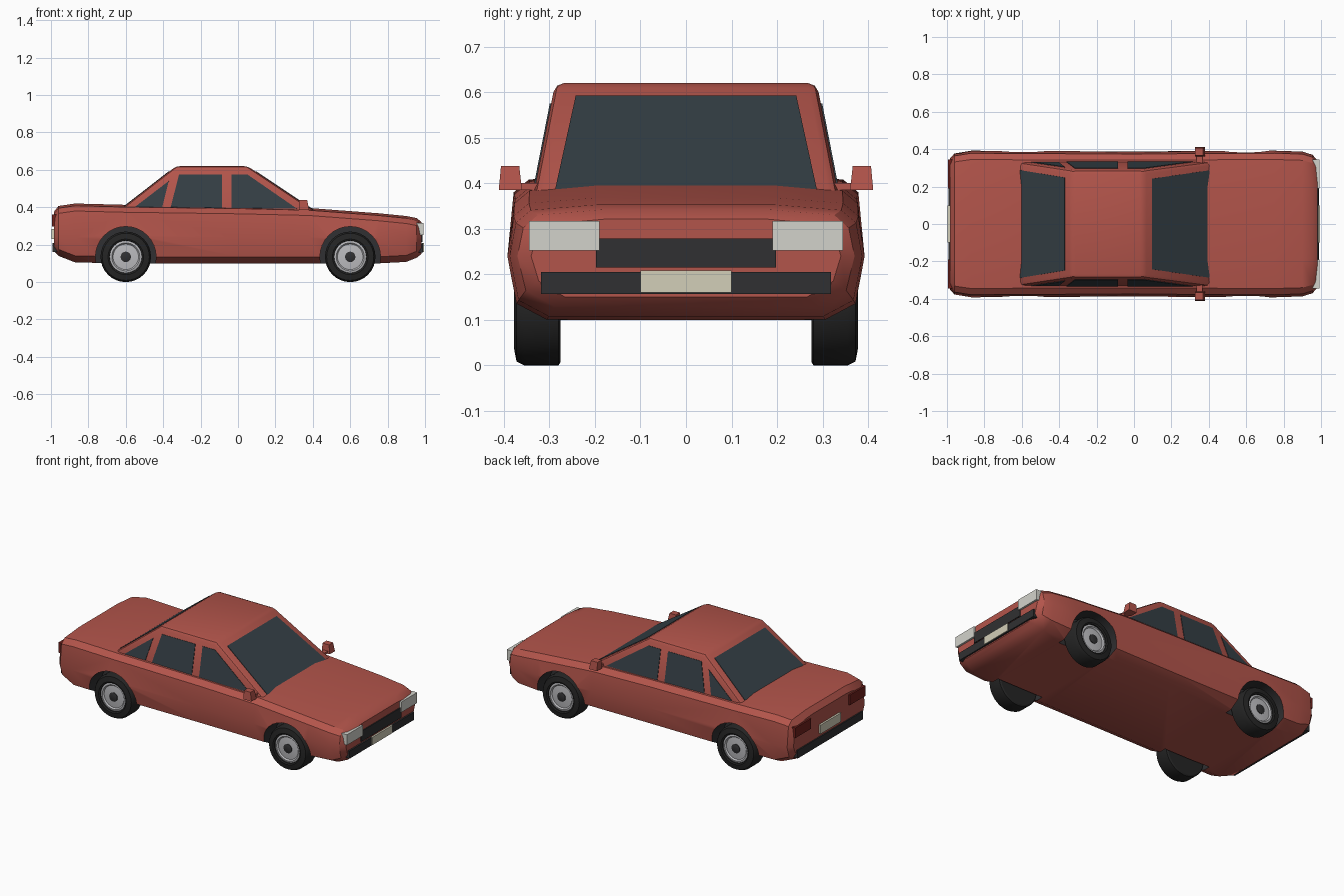
import bpy, bmesh
from math import radians, cos, sin, pi
from mathutils import Vector

if "Cube" in bpy.data.objects:
    bpy.data.objects.remove(bpy.data.objects["Cube"])

def material(name, col):
    m = bpy.data.materials.new(name)
    m.diffuse_color = (*col, 1)
    m.use_nodes = True
    m.node_tree.nodes["Principled BSDF"].inputs["Base Color"].default_value = m.diffuse_color
    return m

RED = material("red paint", (0.45, 0.09, 0.07))
GLASS = material("dark glass", (0.035, 0.05, 0.06))
DARK = material("dark trim", (0.03, 0.03, 0.032))
RUBBER = material("rubber", (0.018, 0.018, 0.018))
LAMP = material("lamp", (0.65, 0.65, 0.6))
PLATE = material("plate", (0.65, 0.62, 0.48))
TAIL = material("tail red", (0.16, 0.015, 0.012))
RIM = material("rim", (0.5, 0.5, 0.52))

def mesh_object(name, verts, faces, mat, smooth=None, bevel=0, segments=2):
    me = bpy.data.meshes.new(name)
    me.from_pydata([tuple(v) for v in verts], [], faces)
    bm = bmesh.new()
    bm.from_mesh(me)
    bmesh.ops.recalc_face_normals(bm, faces=bm.faces[:])
    if bevel:
        bmesh.ops.bevel(bm, geom=bm.edges[:], offset=bevel, segments=segments,
                        profile=0.5, affect='EDGES')
    bm.to_mesh(me)
    bm.free()
    me.materials.append(mat)
    ob = bpy.data.objects.new(name, me)
    bpy.context.collection.objects.link(ob)
    if smooth:
        activate(ob)
        bpy.ops.object.shade_smooth_by_angle(angle=radians(smooth))
    return ob

def activate(ob):
    bpy.ops.object.select_all(action='DESELECT')
    ob.select_set(True)
    bpy.context.view_layer.objects.active = ob

def loft(rings):
    """Closed skin through equal-sized rings, capped at both ends."""
    n = len(rings[0])
    verts = [v for r in rings for v in r]
    faces = [(i*n+j, i*n+(j+1) % n, (i+1)*n+(j+1) % n, (i+1)*n+j)
             for i in range(len(rings)-1) for j in range(n)]
    faces += [tuple(range(n)), tuple(range(len(verts)-n, len(verts)))]
    return verts, faces

def lathe(name, profile, x, side, mat, z=0.135, n=32, smooth=30):
    """Spin (radius, distance from centre line) points about a wheel axle."""
    rings = [[(x + r*cos(2*pi*k/n), side*y, z + r*sin(2*pi*k/n)) for k in range(n)]
             for r, y in profile]
    return mesh_object(name, *loft(rings), mat, smooth)

def box(name, x0, x1, y0, y1, z0, z1, mat, bevel=0):
    rings = [[(x, y0, z0), (x, y1, z0), (x, y1, z1), (x, y0, z1)] for x in (x0, x1)]
    return mesh_object(name, *loft(rings), mat, None, bevel, 1)

def panel(name, pts, mat, t=0.003):
    pts = [Vector(p) for p in pts]
    nrm = (pts[1]-pts[0]).cross(pts[2]-pts[0]).normalized()*t
    return mesh_object(name, *loft([[p-nrm for p in pts], [p+nrm for p in pts]]), mat)

# Lower body: cross-sections along the length (x, half width, floor, top)
stations = [(-.985, .35, .165, .375), (-.96, .377, .14, .407), (-.87, .392, .105, .42),
            (-.6, .39, .1, .413), (0, .388, .1, .405), (.38, .39, .1, .396),
            (.75, .392, .1, .368), (.9, .387, .108, .353), (.955, .37, .13, .342),
            (.98, .34, .15, .322)]
rings = []
for x, w, b, t in stations:
    half = [(.78*w, b), (.95*w, b+.035), (w, .24), (.965*w, t-.04), (.88*w, t-.012), (.5*w, t)]
    rings.append([(x, y, z) for y, z in half] + [(x, -y, z) for y, z in reversed(half)])
body = mesh_object("body", *loft(rings), RED)

# Wheel wells cut into the body, lined with dark trim
for x in (-.6, .6):
    for s in (-1, 1):
        cutter = lathe("well_cutter", [(.162, .26), (.162, .5)], x, s, DARK)
        mod = body.modifiers.new("well", 'BOOLEAN')
        mod.operation = 'DIFFERENCE'
        mod.solver = 'EXACT'
        mod.material_mode = 'TRANSFER'
        mod.object = cutter
        activate(body)
        bpy.ops.object.modifier_apply(modifier=mod.name)
        bpy.data.objects.remove(cutter)
activate(body)
bpy.ops.object.shade_smooth_by_angle(angle=radians(30))

# Cabin with sloping screens and leaning sides
def front_x(z): return .05 + (.62-z)*1.5
def rear_x(z): return -.33 - (.62-z)*1.286
def side_y(z): return .332 - (z-.39)*.195
cab = [[(rear_x(z), -side_y(z), z), (front_x(z), -side_y(z), z),
        (front_x(z), side_y(z), z), (rear_x(z), side_y(z), z)] for z in (.35, .62)]
mesh_object("cabin", *loft(cab), RED, 30, .02)

# Windscreens
for name, fx, lo, hi in (("windscreen", front_x, (.385, .287), (.59, .242)),
                         ("rear_window", rear_x, (.405, .288), (.59, .248))):
    panel(name, [(fx(lo[0]), -lo[1], lo[0]), (fx(lo[0]), lo[1], lo[0]),
                 (fx(hi[0]), hi[1], hi[0]), (fx(hi[0]), -hi[1], hi[0])], GLASS)

# Side windows, mirrors and wheels on both sides
windows = {"quarter_window": [(-.55, .402), (-.405, .402), (-.37, .54)],
           "rear_door_window": [(-.36, .4), (-.085, .396), (-.085, .575), (-.315, .575)],
           "front_door_window": [(-.035, .396), (.315, .392), (.05, .575), (-.035, .575)]}
for s in (-1, 1):
    for name, pts in windows.items():
        panel(name, [(x, s*side_y(z), z) for x, z in pts], GLASS)
    mirror = [[(.325, s*.36, .385), (.38, s*.36, .385), (.38, s*.411, .385), (.325, s*.411, .385)],
              [(.325, s*.366, .438), (.37, s*.366, .438), (.37, s*.406, .438), (.325, s*.406, .438)]]
    mesh_object("door_mirror", *loft(mirror), RED)
    box("mirror_arm", .335, .365, min(s*.32, s*.37), max(s*.32, s*.37), .385, .4, RED)
    for x in (-.6, .6):
        lathe("tyre", [(.127, .275), (.135, .28), (.135, .355), (.126, .372), (.095, .378),
                       (.087, .374), (.085, .355)], x, s, RUBBER)
        lathe("rim", [(.086, .35), (.086, .367), (.075, .37), (.068, .362), (.03, .366)], x, s, RIM)
        lathe("hub", [(.028, .35), (.028, .37), (.022, .373)], x, s, DARK, n=16)
    # Lamps
    y0, y1 = sorted((s*.19, s*.345))
    box("headlamp", .955, .992, y0, y1, .252, .317, LAMP)
    box("tail_lamp", -.995, -.955, y0, y1, .297, .36, TAIL)

# Front and rear trim
box("grille", .96, .986, -.197, .197, .215, .279, DARK)
box("front_bumper", .955, .99, -.318, .318, .157, .205, DARK)
box("front_plate", .985, .995, -.1, .1, .16, .208, PLATE)
box("rear_bumper", -.993, -.955, -.32, .32, .16, .21, DARK)
box("rear_plate", -.997, -.98, -.1, .1, .23, .285, PLATE)
